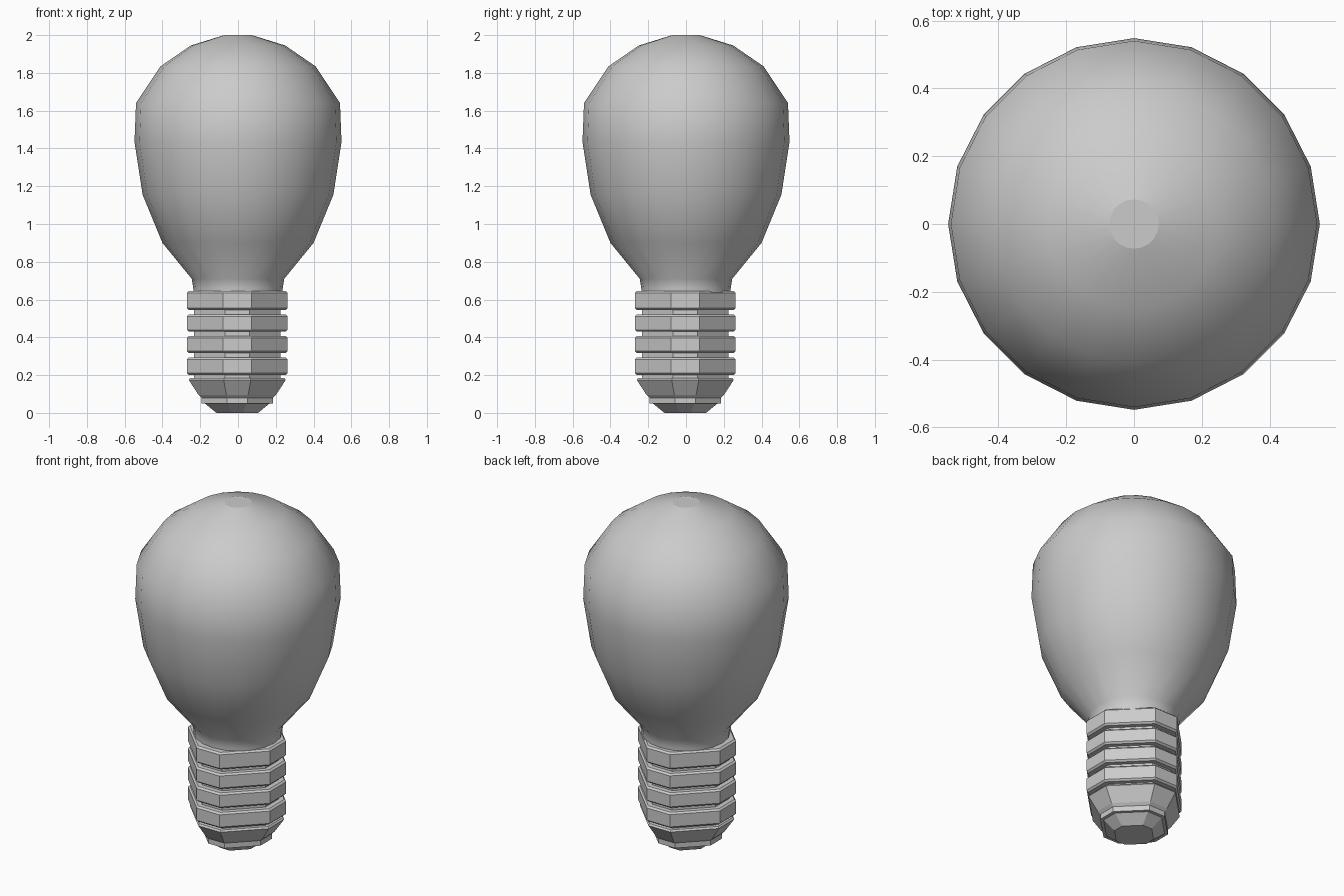
import bpy
import bmesh
from math import cos, sin, pi

default_cube = bpy.data.objects.get("Cube")
if default_cube:
    bpy.data.objects.remove(default_cube, do_unlink=True)

grey = bpy.data.materials.new("plain grey")
grey.use_nodes = True
grey.diffuse_color = (0.6, 0.6, 0.6, 1)
grey.node_tree.nodes["Principled BSDF"].inputs["Base Color"].default_value = (0.6, 0.6, 0.6, 1)

# Unit cross-sections: round for the glass, a chamfered square for the cap
ROUND = [(cos(2 * pi * i / 20), sin(2 * pi * i / 20)) for i in range(20)]
FLAT = 0.28
CHAMFERED = []
for x, y in [(1, -FLAT), (1, FLAT)]:
    CHAMFERED.append((x, y))
for turn in range(3):
    CHAMFERED += [(-y, x) for x, y in CHAMFERED[-2:]]


def loft(name, section, profile, smooth=False, centre=0.0):
    """Stack scaled copies of a section along a (half width, height) profile."""
    bm = bmesh.new()
    loops = [[bm.verts.new((x * r + centre, y * r + centre, z)) for x, y in section]
             for r, z in profile]
    n = len(section)
    for low, high in zip(loops, loops[1:]):
        for i in range(n):
            j = (i + 1) % n
            face = bm.faces.new((low[i], low[j], high[j], high[i]))
            face.smooth = smooth
    bm.faces.new(loops[0][::-1])
    bm.faces.new(loops[-1])
    for face in bm.faces:
        if len(face.verts) > 4:
            for edge in face.edges:
                edge.smooth = False
    bmesh.ops.recalc_face_normals(bm, faces=bm.faces[:])
    mesh = bpy.data.meshes.new(name)
    bm.to_mesh(mesh)
    bm.free()
    mesh.materials.append(grey)
    obj = bpy.data.objects.new(name, mesh)
    bpy.context.collection.objects.link(obj)
    return obj


# Glass bulb with a small flat crown
loft("glass_bulb", ROUND, [
    (0.235, 0.62), (0.237, 0.66), (0.245, 0.71), (0.40, 0.90), (0.505, 1.155),
    (0.548, 1.435), (0.54, 1.64), (0.41, 1.835), (0.25, 1.945), (0.073, 2.0)], smooth=True)

# Screw cap: core and raised bands with narrow bevels
OFFSET = -0.004
loft("cap_core", CHAMFERED, [(0.19, 0.05), (0.19, 0.12), (0.23, 0.17), (0.23, 0.63)],
     centre=OFFSET)
BEVEL = 0.01
for k, (low, high) in enumerate([(0.20, 0.292), (0.318, 0.407), (0.43, 0.52), (0.545, 0.645)]):
    loft(f"cap_band_{k + 1}", CHAMFERED, [
        (0.267 - BEVEL, low), (0.267, low + BEVEL),
        (0.267, high - BEVEL), (0.267 - BEVEL, high)], centre=OFFSET)

# Tapered collar and contact tip
loft("cap_collar", CHAMFERED, [(0.19, 0.08), (0.205, 0.095), (0.257, 0.175), (0.25, 0.185)],
     centre=OFFSET)
loft("contact_tip", CHAMFERED, [(0.11, 0.0), (0.184, 0.06), (0.18, 0.07)], centre=OFFSET)
